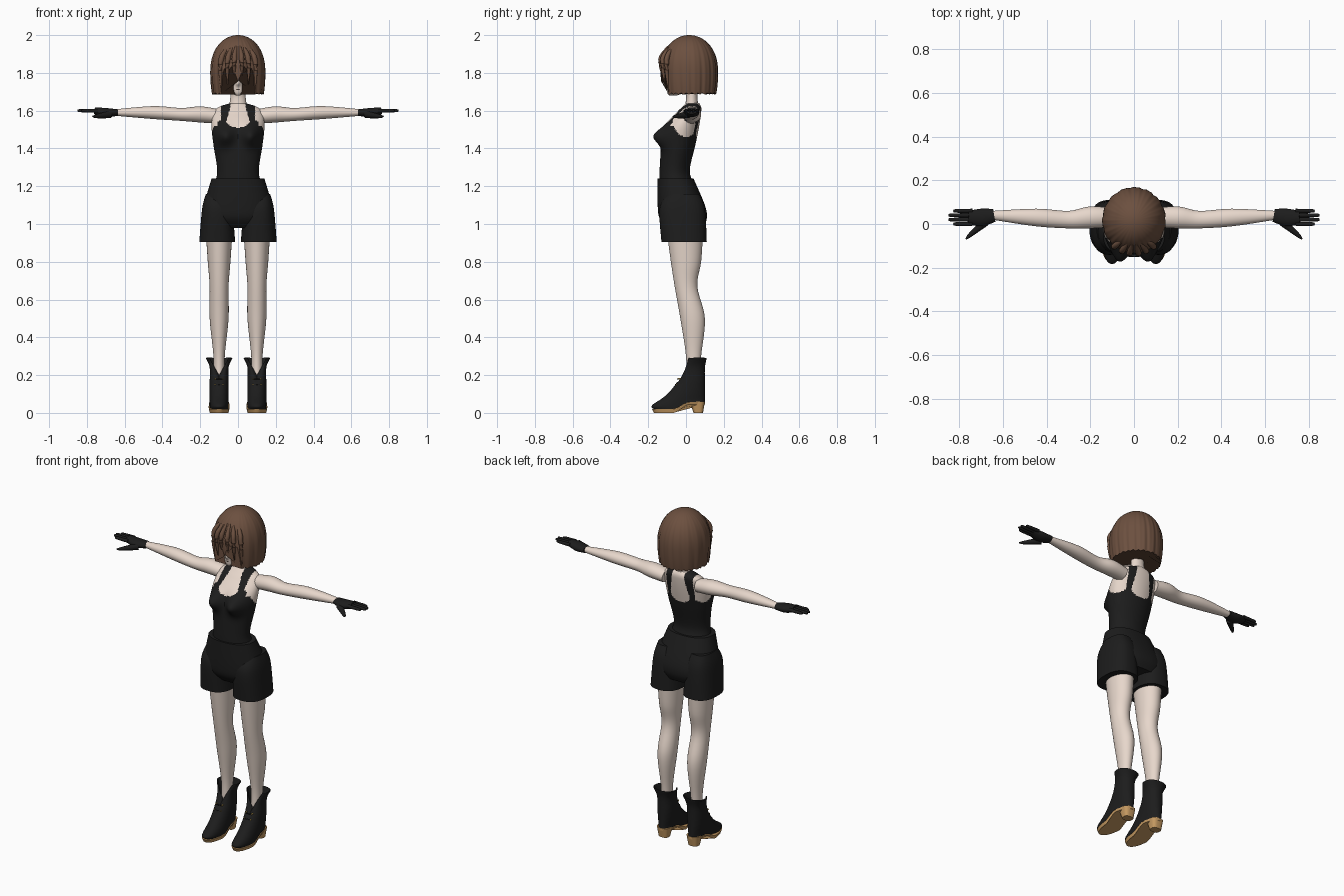
import bpy, bmesh
from math import sin, cos, pi, tau, exp, sqrt, copysign
from mathutils import Vector

default_cube = bpy.data.objects.get("Cube")
if default_cube:
    bpy.data.objects.remove(default_cube, do_unlink=True)


def material(name, red, green, blue):
    mat = bpy.data.materials.new(name)
    mat.use_nodes = True
    mat.diffuse_color = (red, green, blue, 1)
    shader = next(node for node in mat.node_tree.nodes if node.type == 'BSDF_PRINCIPLED')
    shader.inputs["Base Color"].default_value = mat.diffuse_color
    return mat


skin = material("skin", .8, .68, .6)
hair_brown = material("hair_brown", .15, .08, .05)
black = material("black_cloth_and_leather", .012, .012, .012)
tan = material("tan_sole", .56, .32, .12)
eye_white = material("eye_white", .85, .82, .8)
iris_grey = material("iris_grey", .35, .3, .3)
lash_brown = material("lash_brown", .06, .04, .03)
gold = material("gold", .6, .4, .1)
parts = []


def join_rows(name, rows, materials, capped=True, rule=None, thickness=0):
    """Join closed rows of points into one surface."""
    bm = bmesh.new()
    loops = [[bm.verts.new(point) for point in row] for row in rows]
    for lower, upper in zip(loops, loops[1:]):
        for i in range(len(lower)):
            bm.faces.new((lower[i-1], lower[i], upper[i], upper[i-1]))
    if capped:
        bm.faces.new(loops[0])
        bm.faces.new(loops[-1])
    bmesh.ops.recalc_face_normals(bm, faces=bm.faces[:])
    if rule:
        for face in bm.faces:
            face.material_index = rule(face.calc_center_median())
    mesh = bpy.data.meshes.new(name)
    bm.to_mesh(mesh)
    bm.free()
    for mat in materials:
        mesh.materials.append(mat)
    part = bpy.data.objects.new(name, mesh)
    bpy.context.collection.objects.link(part)
    if thickness:
        shell = part.modifiers.new("thickness", 'SOLIDIFY')
        shell.thickness = thickness
        shell.offset = -1
    parts.append(part)


def spline(keys, steps):
    """Catmull-Rom interpolation between keys."""
    padded = [keys[0], *keys, keys[-1]]
    result = []
    for i in range(len(keys) - 1):
        for k in range(steps):
            t = k / steps
            result.append([b + t/2 * (c-a + t * (2*a - 5*b + 4*c - d + t * (3*b - a - 3*c + d)))
                           for a, b, c, d in zip(*padded[i:i+4])])
    return result + [keys[-1]]


def loft(name, sections, materials, x=0, side=1, sides=48, steps=6, power=2, warp=None, **options):
    """Stack rounded sections given as (height, half width, front, back)."""
    rows = []
    for z, half, front, back in spline(sections, steps):
        row = []
        for i in range(sides):
            c, s = cos(tau*i/sides), sin(tau*i/sides)
            across = copysign(abs(c) ** (2/power), c)
            along = copysign(abs(s) ** (2/power), s)
            point = Vector((x + half*across, (front+back)/2 + (back-front)/2*along, z))
            if warp:
                warp(point)
            point.x *= side
            row.append(point)
        rows.append(row)
    join_rows(name, rows, materials, **options)


def tube(name, keys, mat, side=1, flat=1, sides=24):
    """Tapered tube through points given as (x, y, z, radius)."""
    path = spline(keys, 6)
    rows = []
    for i, (*centre, radius) in enumerate(path):
        before, after = path[max(i-1, 0)], path[min(i+1, len(path)-1)]
        turn = (Vector(after[:3]) - Vector(before[:3])).to_track_quat('Z', 'Y')
        row = []
        for k in range(sides):
            angle = tau * k / sides
            point = Vector(centre) + turn @ Vector((cos(angle), flat*sin(angle), 0)) * radius
            point.x *= side
            row.append(point)
        rows.append(row)
    join_rows(name, rows, [mat])


def distance(u, v, width, height):
    """Squared distance in an ellipse, where one is the rim."""
    return (u/width)**2 + (v/height)**2


# Torso, coloured as a tank top with a scooped neck and open armholes
def bust(point):
    if point.y < -.02:
        point.y -= .06 * exp(-distance(abs(point.x) - .07, point.z - 1.465, .046, .05))


def tank_rule(centre):
    x, y, z = abs(centre.x), centre.y, centre.z
    is_front = y < .03
    scoop = 1.51 if is_front else 1.45
    if z > scoop:
        width = .07 - .03 * min(1, (z-scoop) / (1.62-scoop))
        if x < width * min(1, sqrt((z-scoop) / .03)):
            return 1
    in_armhole = x > .09 and distance(y, z - 1.56, .07, .1) < 1
    beyond_strap = z > 1.52 and x > (.11 if is_front else .1)
    return int(in_armhole or beyond_strap)


loft("torso_and_tank_top", [
    (1.2, .13, -.14, .05), (1.28, .11, -.14, .02), (1.42, .13, -.13, .05), (1.52, .14, -.11, .07),
    (1.59, .13, -.05, .08), (1.62, .1, -.02, .08), (1.64, .04, 0, .07)],
    [black, skin], sides=176, steps=14, warp=bust, rule=tank_rule)
loft("neck", [(1.6, .05, -.01, .07), (1.68, .04, 0, .06), (1.75, .04, -.03, .07)], [skin])


# Head with nose, painted eyes and mouth
def nose(point):
    if point.y < -.03:
        point.y -= .017 * exp(-distance(point.x, point.z - 1.745, .011, .015))


def face_rule(centre):
    if centre.y > -.03:
        return 0
    if distance(centre.x, centre.z - 1.713, .013, .002) < 1:
        return 3
    x, z = abs(centre.x) - .046, centre.z - 1.78
    if distance(x, z, .022, .018) > 1:
        return 0
    if z > .012 - 12*x*x:
        return 3
    return 2 if distance(x, z, .011, .015) < 1 else 1


loft("head", [
    (1.68, .01, -.09, -.05), (1.7, .04, -.1, 0), (1.76, .085, -.105, .1),
    (1.86, .11, -.11, .13), (1.93, .09, -.08, .11), (1.97, .04, -.03, .06)],
    [skin, eye_white, iris_grey, lash_brown], sides=176, steps=18, warp=nose, rule=face_rule)


# Bobbed hair: a fluted cap with an open face and a pointed fringe
def hair_edge(angle):
    across = .145 * abs(sin(angle))
    jag = abs(angle * 15 / pi % 1 - .5)
    if cos(angle) < 0 or across > .09:
        return 1.685 + jag / 50
    if across < .028:
        return 1.755 + 2.6 * across
    return 1.82 + jag / 30 - max(0, across - .075) * 8


def hair_point(angle, drop):
    z = 2 - (2 - hair_edge(angle)) * drop**1.6
    rise = (z - 1.8) * 5
    radius = sqrt(1 - rise**2.3) if rise > 0 else 1 - rise*rise/5
    radius *= 1 - .03 * drop * abs(cos(7.5*angle + 2*z))**6 - .01 * abs(sin(16*angle))
    return (.147*radius*sin(angle), .017 - .153*radius*cos(angle), z)


SEGMENTS, BANDS = 200, 34
join_rows("hair", [[hair_point(tau*i/SEGMENTS, max(band/BANDS, .01)) for i in range(SEGMENTS)]
                   for band in range(BANDS + 1)], [hair_brown], thickness=.009)

# Hips of the shorts
loft("shorts_hips", [(1.24, .14, -.15, .04), (1.1, .18, -.15, .1), (1.03, .18, -.14, .11),
                     (.98, .15, -.1, .09)], [black], sides=64, power=2.3)


# Boot shaping: a raised arch, and a notch at the front of the shaft
def arch(point):
    t = min(1, max(0, (point.y + .07) / .09))
    point.z += .045 * t*t*(3 - 2*t) * max(0, 1 - point.z*8)


def boot_shape(point):
    if point.z > .16 and point.y < .05:
        point.z -= .7 * (point.z - .16) * max(0, 1 - 20*abs(point.x - .1))
    arch(point)


for name, side in (("left", 1), ("right", -1)):
    # Loose fringe locks fanning out from the crown
    for lock in range(3):
        x = .02 + .035*lock
        front = -.135 + 4*x*x
        tube(f"{name}_fringe_lock_{lock}", [
            (x/2, front + .04, 1.94, .006), (x, front, 1.87, .014),
            (x, front + .01, 1.78 - .04*lock, .002)], hair_brown, side)

    # Arm and glove
    tube(f"{name}_arm", [
        (.11, .03, 1.57, .045), (.2, .03, 1.58, .05), (.3, .02, 1.58, .04), (.45, .03, 1.59, .04),
        (.65, .04, 1.59, .02)], skin, side, flat=.85, sides=40)
    tube(f"{name}_glove_palm", [
        (.64, .04, 1.59, .03), (.7, .03, 1.59, .04), (.76, .03, 1.6, .03)], black, side, flat=.6)
    for i, finger in enumerate(("index", "middle", "ring", "little")):
        y, tip = .02*i, .85 - .01 * (i - 1.5)**2
        tube(f"{name}_{finger}_finger", [
            (.74, y, 1.6, .01), (tip - .01, y, 1.6, .008), (tip, y, 1.6, .002)], black, side)
    tube(f"{name}_thumb", [
        (.68, .01, 1.58, .02), (.75, -.05, 1.57, .01), (.77, -.07, 1.57, .003)], black, side)

    # Shorts leg and bare leg
    loft(f"{name}_shorts_leg", [
        (1.16, .06, -.1, .07), (1.08, .08, -.14, .1), (.905, .095, -.13, .11)],
        [black], x=.11, side=side, power=2.5)
    loft(f"{name}_leg", [
        (.95, .07, -.1, .09), (.8, .06, -.08, .08), (.67, .05, -.06, .06), (.5, .05, -.03, .1),
        (.3, .03, 0, .08), (.15, .03, 0, .07)], [skin], x=.1, side=side)

    # Boot with sole, heel, laces and eyelets
    loft(f"{name}_boot", [
        (.02, .05, -.17, .1), (.04, .05, -.18, .1), (.09, .05, -.11, .1), (.16, .05, -.05, .1),
        (.24, .05, -.02, .1), (.29, .07, 0, .11)], [black], x=.1, side=side, sides=64, power=2.2,
        warp=boot_shape, capped=False, thickness=.006)
    loft(f"{name}_sole", [(0, .05, -.17, .1), (.02, .055, -.18, .1)],
         [tan], x=.1, side=side, sides=64, power=2.2, warp=arch)
    loft(f"{name}_heel", [(0, .03, .04, .09), (.06, .04, .02, .1)], [tan], x=.1, side=side, power=3)
    for z in (.15, .18):
        y = z/3 - .1
        tube(f"{name}_lace", [(.08, y, z, .003), (.1, y - .005, z, .003), (.12, y, z, .003)],
             black, side, sides=8)
        for x in (.08, .12):
            tube(f"{name}_eyelet", [(x, y + .01, z, .004), (x, y - .003, z, .004)], gold, side, sides=8)

# Smooth shading with sharp rims
for other in bpy.context.selected_objects:
    other.select_set(False)
for part in parts:
    part.select_set(True)
bpy.context.view_layer.objects.active = parts[0]
bpy.ops.object.shade_smooth_by_angle(angle=.7)
